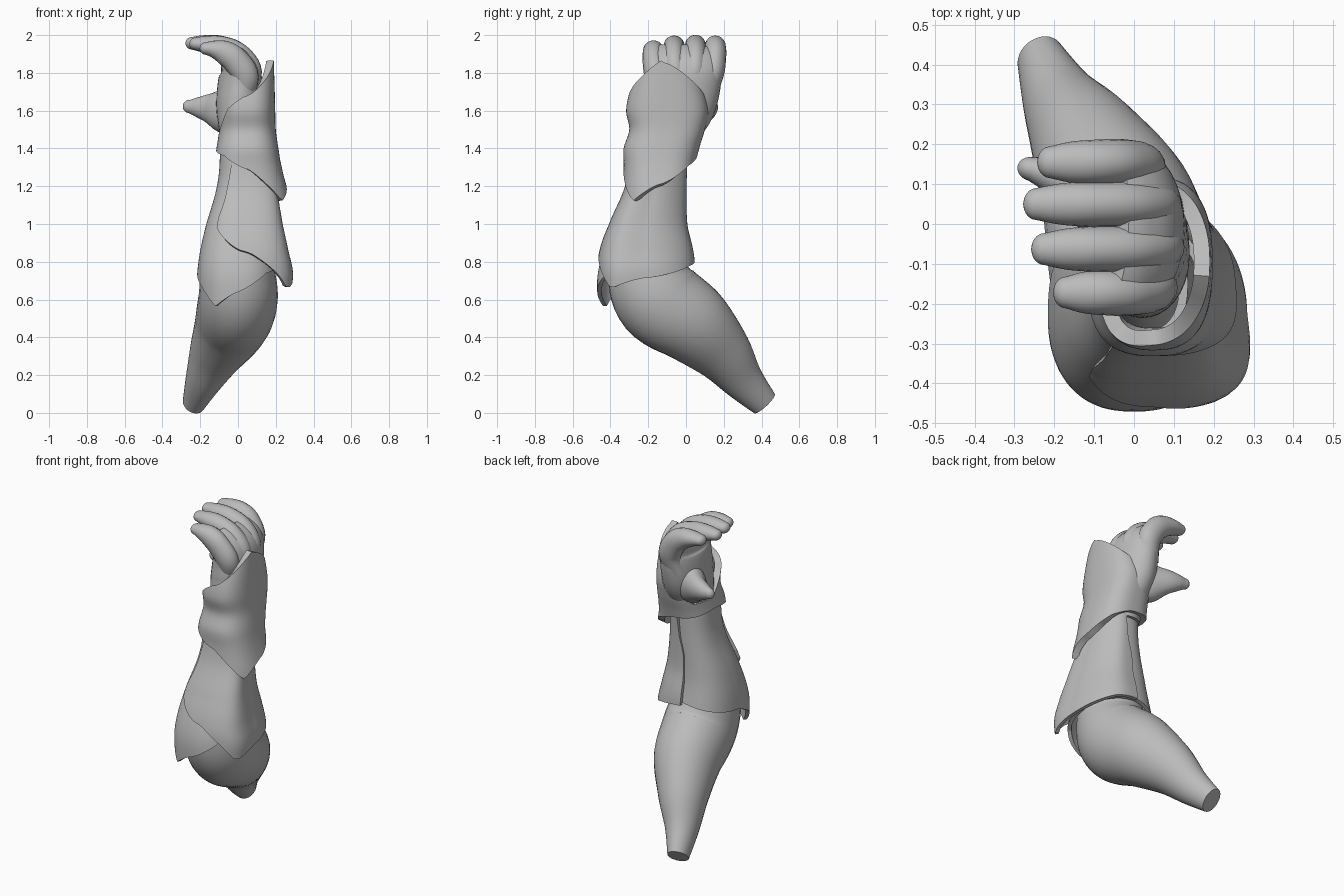
import bpy, bmesh, math
from mathutils import Vector

cube = bpy.data.objects.get("Cube")
if cube:
    bpy.data.objects.remove(cube)

grey = bpy.data.materials.new("plain_grey")
grey.use_nodes = True
grey.diffuse_color = (0.5, 0.5, 0.5, 1)
grey.node_tree.nodes["Principled BSDF"].inputs["Base Color"].default_value = (0.5, 0.5, 0.5, 1)


def smooth_rows(rows, x):
    """Catmull-Rom blend of equal-length tuples at fractional index x."""
    n = len(rows) - 1
    i = min(int(x), n - 1)
    t = x - i
    p = [rows[max(0, min(n, i + k))] for k in (-1, 0, 1, 2)]
    return [0.5 * (2 * b + (c - a) * t + (2 * a - 5 * b + 4 * c - d) * t * t
                   + (3 * b - a - 3 * c + d) * t ** 3) for a, b, c, d in zip(*p)]


def at_key(rows, key):
    """Smoothly look up a table whose first column rises."""
    key = max(rows[0][0], min(rows[-1][0], key))
    for i in range(len(rows) - 1):
        a, b = rows[i][0], rows[i + 1][0]
        if key <= b:
            return smooth_rows([r[1:] for r in rows], i + (key - a) / (b - a))


def linear(points, key):
    for (a, u), (b, v) in zip(points, points[1:]):
        if key <= b:
            return u + (v - u) * max(0, (key - a) / (b - a))
    return points[-1][1]


def finish(name, bm, thick=0):
    mesh = bpy.data.meshes.new(name)
    bm.to_mesh(mesh)
    bm.free()
    mesh.materials.append(grey)
    ob = bpy.data.objects.new(name, mesh)
    bpy.context.collection.objects.link(ob)
    bpy.ops.object.select_all(action='DESELECT')
    ob.select_set(True)
    bpy.context.view_layer.objects.active = ob
    if thick:
        mod = ob.modifiers.new("thickness", 'SOLIDIFY')
        mod.thickness = thick
        mod.offset = -1
        bpy.ops.object.modifier_apply(modifier=mod.name)
    bpy.ops.object.shade_smooth_by_angle(angle=math.radians(50))


def loft(name, rows, axis, steps=6, sides=32, dome=False):
    """Skin ellipses (x, y, z, radius along axis, radius across) along a path."""
    axis = Vector(axis)
    count = (len(rows) - 1) * steps
    data = [smooth_rows(rows, i / steps) for i in range(count + 1)]
    pts = [Vector(d[:3]) for d in data]
    frames = []
    for i, d in enumerate(data):
        tan = (pts[min(i + 1, count)] - pts[max(i - 1, 0)]).normalized()
        u = (axis - tan * axis.dot(tan)).normalized()
        frames.append((pts[i], u, tan.cross(u), d[3], d[4]))
    if dome:
        p, u, v, ru, rv = frames[-1]
        for k in range(1, 6):
            f = k / 5 * math.pi * 0.48
            frames.append((p + u.cross(v) * math.sin(f) * rv, u, v,
                           ru * math.cos(f), rv * math.cos(f)))
    bm = bmesh.new()
    rings = []
    for p, u, v, ru, rv in frames:
        turn = [2 * math.pi * k / sides for k in range(sides)]
        rings.append([bm.verts.new(p + u * ru * math.cos(t) + v * rv * math.sin(t)) for t in turn])
    for lo, hi in zip(rings, rings[1:]):
        for k in range(sides):
            j = (k + 1) % sides
            bm.faces.new((lo[k], lo[j], hi[j], hi[k]))
    bm.faces.new(rings[0][::-1])
    bm.faces.new(rings[-1])
    bmesh.ops.recalc_face_normals(bm, faces=bm.faces)
    finish(name, bm)


def plate(name, sections, start, end, bottom, top, power=2.4, thick=0.022, skew=0, cols=144, rows=20):
    """Curved armour shell; sections are (z, cx, cy, rx, ry), rims follow the angle."""
    closed = end - start >= 360
    bm = bmesh.new()
    grid = []
    for i in range(rows + 1):
        ring = []
        for j in range(cols if closed else cols + 1):
            a = start + (end - start) * j / cols
            lo, hi = linear(bottom, a), linear(top, a)
            z = lo + (hi - lo) * i / rows
            cx, cy, rx, ry = at_key(sections, z)
            c, s = math.cos(math.radians(a)), math.sin(math.radians(a))
            x = cx + rx * math.copysign(abs(c) ** (2 / power), c) - skew * s * max(0, c)
            y = cy + ry * math.copysign(abs(s) ** (2 / power), s)
            ring.append(bm.verts.new((x, y, z)))
        grid.append(ring)
    for lo, hi in zip(grid, grid[1:]):
        for j in range(cols):
            k = (j + 1) % len(lo)
            bm.faces.new((lo[j], lo[k], hi[k], hi[j]))
    finish(name, bm, thick)


# Bent arm, from the cut upper end through the elbow to the wrist
loft("arm", [
    (-0.235, 0.415, 0.05, 0.06, 0.075),
    (-0.182, 0.30, 0.175, 0.098, 0.112),
    (-0.112, 0.185, 0.325, 0.147, 0.163),
    (-0.035, 0.03, 0.475, 0.196, 0.215),
    (0.0, -0.14, 0.60, 0.21, 0.235),
    (0.0, -0.205, 0.76, 0.195, 0.21),
    (0.01, -0.19, 0.95, 0.16, 0.175),
    (0.02, -0.155, 1.2, 0.11, 0.13),
    (0.01, -0.11, 1.45, 0.09, 0.11)], (1, 0, 0))

# Inner forearm guard wraps all the way round and hangs over the elbow
plate("inner_forearm_guard", [
    (0.57, 0.0, -0.2, 0.215, 0.268),
    (0.75, 0.0, -0.215, 0.215, 0.25),
    (0.95, 0.0, -0.2, 0.18, 0.2),
    (1.2, 0.02, -0.16, 0.132, 0.152),
    (1.38, 0.02, -0.15, 0.115, 0.14)], -180, 180,
    [(-180, 0.74), (-150, 0.67), (-120, 0.565), (-50, 0.74), (0, 0.78), (90, 0.81), (180, 0.74)],
    [(-180, 1.38), (180, 1.38)])

# Outer forearm guard with a pointed lower corner
plate("outer_forearm_guard", [
    (0.67, 0.035, -0.205, 0.245, 0.258),
    (0.75, 0.035, -0.21, 0.248, 0.258),
    (0.85, 0.03, -0.21, 0.23, 0.25),
    (1.0, 0.03, -0.2, 0.197, 0.207),
    (1.2, 0.035, -0.16, 0.16, 0.163),
    (1.4, 0.04, -0.14, 0.145, 0.15)], -128, 92,
    [(-128, 0.98), (-85, 0.84), (-45, 0.67), (-36, 0.665), (0, 0.715), (60, 0.78), (92, 0.8)],
    [(-128, 1.03), (-120, 1.12), (-110, 1.36), (84, 1.38), (92, 1.1)], power=2.8, skew=0.055)

# Hand guard: cuff around the wrist, long points above and below on the outer side
plate("hand_guard", [
    (1.13, 0.05, -0.14, 0.222, 0.2),
    (1.3, 0.05, -0.14, 0.182, 0.19),
    (1.4, 0.05, -0.13, 0.164, 0.2),
    (1.5, 0.05, -0.1, 0.15, 0.2),
    (1.6, 0.05, -0.1, 0.147, 0.217),
    (1.72, 0.05, -0.1, 0.144, 0.193),
    (1.86, 0.05, -0.1, 0.14, 0.15)], -180, 180,
    [(-180, 1.39), (-130, 1.36), (-90, 1.29), (-45, 1.14), (-37.5, 1.125), (0, 1.21),
     (50, 1.31), (90, 1.36), (180, 1.39)],
    [(-180, 1.46), (-150, 1.54), (-130, 1.61), (-90, 1.68), (-60, 1.75), (-25, 1.83), (-7.5, 1.865),
     (20, 1.81), (50, 1.74), (80, 1.67), (110, 1.55), (140, 1.46), (180, 1.46)],
    power=2.6, thick=0.04)

# Palm, cupped towards the inner side
loft("palm", [
    (0.02, -0.11, 1.38, 0.13, 0.11),
    (0.02, -0.08, 1.5, 0.155, 0.12),
    (0.01, -0.035, 1.62, 0.185, 0.125),
    (0.01, -0.015, 1.72, 0.195, 0.12),
    (0.01, -0.01, 1.81, 0.2, 0.108),
    (-0.02, -0.008, 1.88, 0.2, 0.08),
    (-0.05, -0.005, 1.925, 0.18, 0.045)], (0, 1, 0))

# Four curled fingers: sideways position, tip, knuckle shift, height shift
for name, y, tip, back, lift in [("index", 0.155, -0.21, -0.035, 0.0),
                                 ("middle", 0.05, -0.245, 0.005, 0.003),
                                 ("ring", -0.063, -0.225, 0.012, 0.0),
                                 ("little", -0.172, -0.17, -0.005, -0.025)]:
    loft(name + "_finger", [
        (0.01 + back, y * 0.78, 1.68 + lift, 0.04, 0.05),
        (0.045 + back, y * 0.93, 1.8 + lift, 0.058, 0.07),
        (-0.01 + back * 0.6, y, 1.89 + lift, 0.058, 0.07),
        (tip * 0.42, y, 1.932 + lift, 0.057, 0.064),
        (tip * 0.74, y, 1.95 + lift, 0.052, 0.047),
        (tip, y, 1.954 + lift, 0.04, 0.033)], (0, 1, 0), sides=20, dome=True)

# Thumb and its fleshy base
loft("thumb", [
    (0.0, 0.0, 1.58, 0.09, 0.11),
    (-0.08, 0.05, 1.6, 0.085, 0.115),
    (-0.15, 0.1, 1.612, 0.06, 0.08),
    (-0.21, 0.125, 1.618, 0.046, 0.055),
    (-0.258, 0.138, 1.622, 0.03, 0.035)], (0, 1, 0), sides=24, dome=True)
